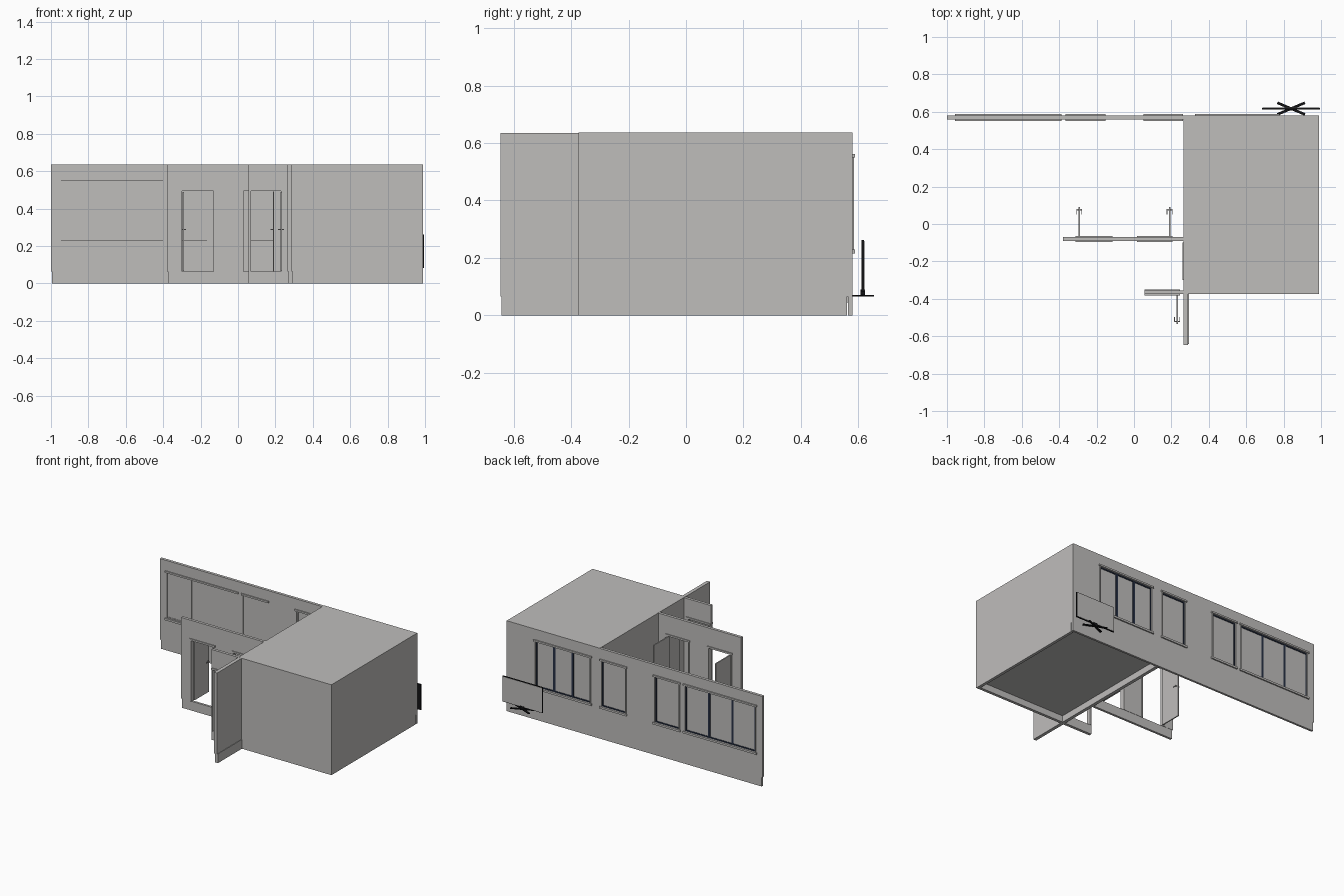
import bpy, bmesh
from mathutils import Matrix, Vector

cube = bpy.data.objects.get("Cube")
if cube:
    bpy.data.objects.remove(cube)


def material(name, rgb):
    m = bpy.data.materials.new(name)
    m.use_nodes = True
    m.diffuse_color = (*rgb, 1)
    m.node_tree.nodes["Principled BSDF"].inputs["Base Color"].default_value = (*rgb, 1)
    return m


GREY = material("warm grey", (0.52, 0.51, 0.50))
NAVY = material("dark navy", (0.02, 0.03, 0.06))
BLACK = material("black", (0.006, 0.006, 0.007))


def boxes(name, spans, mat=GREY):
    """One object made of boxes, each given as x, y and z spans."""
    bm = bmesh.new()
    for span in spans:
        size = [b - a for a, b in span]
        mid = Vector([(a + b) / 2 for a, b in span])
        bmesh.ops.create_cube(bm, size=1, matrix=Matrix.Translation(mid) @ Matrix.Diagonal((*size, 1)))
    me = bpy.data.meshes.new(name)
    bm.to_mesh(me)
    bm.free()
    me.materials.append(mat)
    ob = bpy.data.objects.new(name, me)
    bpy.context.collection.objects.link(ob)
    return ob


def ring(x, y, z, w):
    """Spans of a rectangular frame of width w, upright in x and z."""
    return [(x, y, (z[0], z[0] + w)), (x, y, (z[1] - w, z[1])),
            ((x[0], x[0] + w), y, (z[0] + w, z[1] - w)),
            ((x[1] - w, x[1]), y, (z[0] + w, z[1] - w))]


def cut(wall, holes):
    """Cut box-shaped openings through a wall."""
    cutter = boxes(wall.name + "_cutter", holes)
    cutter.hide_render = True
    cutter.hide_viewport = True
    mod = wall.modifiers.new("openings", "BOOLEAN")
    mod.operation = "DIFFERENCE"
    mod.solver = "EXACT"
    mod.object = cutter


H = 0.635
BASE = 0.065
DOOR = (BASE, 0.495)
WIN = (0.23, 0.55)

# Back wall with a slightly recessed base band
back = boxes("back_wall", [((-1, 0.99), (0.56, 0.58), (BASE, H))])
boxes("back_wall_base", [((-0.995, 0.99), (0.565, 0.58), (0, BASE))])
windows = [((-0.945, -0.40), 3), ((-0.352, -0.165), 1), ((0.065, 0.25), 1), ((0.34, 0.765), 3)]
cut(back, [(x, (0.54, 0.60), WIN) for x, n in windows])

# Windows: sashes, panes, heads and sills
for i, (x, n) in enumerate(windows):
    step = (x[1] - x[0]) / n
    sash, inner = [], []
    for k in range(n):
        px = (x[0] + k * step, x[0] + (k + 1) * step)
        sash += ring(px, (0.569, 0.575), WIN, 0.008)
        inner += ring(px, (0.563, 0.569), WIN, 0.008)
    boxes(f"window_sash_{i}", sash, NAVY)
    boxes(f"window_inner_sash_{i}", inner)
    boxes(f"window_pane_{i}", [(x, (0.566, 0.571), WIN)])
    wide = (x[0] - 0.013, x[1] + 0.013)
    trim = ring((x[0] - 0.006, x[1] + 0.006), (0.58, 0.585), (WIN[0] - 0.006, WIN[1] + 0.006), 0.006)
    for z in ((WIN[0] - 0.014, WIN[0]), (WIN[1], WIN[1] + 0.012)):
        trim += [(wide, (0.58, 0.589), z), (wide, (0.552, 0.56), z)]
    boxes(f"window_trim_{i}", trim)

# Closed room: side wall, roof and raised floor
boxes("room_right_wall", [((0.97, 0.99), (-0.375, 0.56), (0, H))])
boxes("room_roof", [((0.265, 0.99), (-0.375, 0.58), (0.61, H + 0.001))])
boxes("room_floor", [((0.28, 0.98), (-0.36, 0.57), (0.045, BASE))])

# Room front wall continuing as a porch wall
front = boxes("front_wall", [((0.055, 0.99), (-0.375, -0.355), (0, H))])
cut(front, [((0.07, 0.23), (-0.4, -0.33), DOOR)])

# Long wall on the left of the room, projecting forward
side = boxes("long_side_wall", [((0.265, 0.29), (-0.647, 0.56), (BASE, H))])
boxes("long_side_wall_base", [((0.27, 0.293), (-0.642, 0.56), (0, BASE))])
boxes("room_door", [((0.262, 0.27), (-0.29, -0.11), DOOR)])
boxes("room_door_trim", [((0.259, 0.266), (-0.30, -0.10), (0.495, 0.507)),
                         ((0.26, 0.266), (-0.298, -0.29), DOOR),
                         ((0.26, 0.266), (-0.11, -0.102), DOOR)])

# Inner wall with two doorways
inner_wall = boxes("inner_wall", [((-0.38, 0.265), (-0.09, -0.07), (BASE, H))])
boxes("inner_wall_base", [((-0.374, 0.27), (-0.088, -0.072), (0, BASE))])
cut(inner_wall, [(x, (-0.11, -0.05), (BASE - 0.01, DOOR[1])) for x in ((-0.30, -0.13), (0.03, 0.19))])

# Doorway trims, open door leaves and handles
# Each row: opening, wall middle, hinge x, swing direction
doors = [((-0.30, -0.13), -0.08, -0.293, 1), ((0.03, 0.19), -0.08, 0.19, 1), ((0.07, 0.23), -0.365, 0.23, -1)]
for i, (x, y, hinge, swing) in enumerate(doors):
    trim = []
    for a, b in ((y - 0.016, y - 0.01), (y + 0.01, y + 0.016)):
        trim.append(((x[0] - 0.014, x[1] + 0.016), (a, b), (0.495, 0.507)))
        trim += [((e, e + 0.008), (a, b), DOOR) for e in (x[0] - 0.008, x[1])]
    boxes(f"door_trim_{i}", trim)
    ends = sorted((y + swing * 0.01, y + swing * 0.17))
    boxes(f"door_leaf_{i}", [((hinge - 0.004, hinge + 0.004), ends, (0.068, 0.49))])
    hy = y + swing * 0.156
    handle = [((hinge - 0.015, hinge + 0.015), (hy - 0.003, hy + 0.003), (0.285, 0.291))]
    lever = sorted((hy, hy - swing * 0.025))
    for e in (-0.015, 0.012):
        handle.append(((hinge + e, hinge + e + 0.003), lever, (0.285, 0.291)))
    boxes(f"door_handle_{i}", handle)

# Flat screen with a crossed stand behind the room
boxes("screen_body", [((0.684, 0.994), (0.611, 0.62), (0.082, 0.262))], BLACK)
boxes("screen_face", [((0.687, 0.991), (0.62, 0.622), (0.085, 0.259))])
boxes("screen_neck", [((0.825, 0.855), (0.607, 0.624), (0.066, 0.09))], BLACK)
for i, angle in enumerate((0.4, -0.4)):
    leg = boxes(f"screen_stand_{i}", [((-0.08, 0.08), (-0.007, 0.007), (0, 0.006))], BLACK)
    leg.location = (0.84, 0.617, 0.065)
    leg.rotation_euler.z = angle
